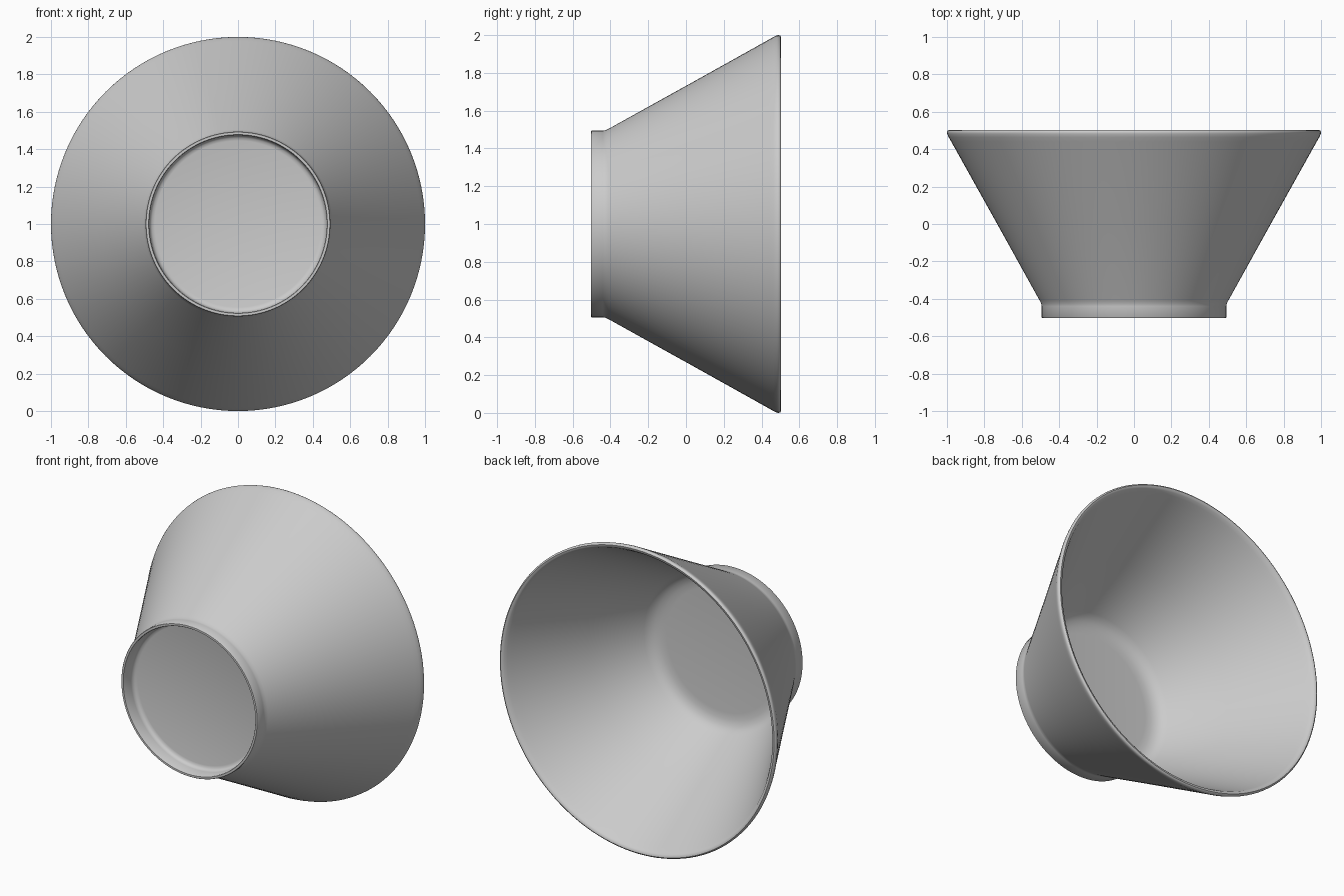
import bpy, bmesh, math

if "Cube" in bpy.data.objects:
    bpy.data.objects.remove(bpy.data.objects["Cube"])

# Bowl cross-section as (radius, y), from the underside centre round to the inside centre
profile = [
    (0, -0.402), (0.445, -0.402), (0.46, -0.406), (0.47, -0.415), (0.474, -0.43),
    (0.475, -0.499), (0.478, -0.503), (0.491, -0.503), (0.494, -0.499),  # foot ring
    (0.494, -0.44), (0.496, -0.426), (0.504, -0.41),                     # foot to wall
    (0.737, 0.01), (0.977, 0.44), (0.991, 0.464), (0.999, 0.482),        # outer wall
    (1.0, 0.491), (0.997, 0.499), (0.99, 0.503), (0.98, 0.501),          # rounded rim
    (0.971, 0.494), (0.96, 0.476), (0.945, 0.45),
    (0.703, 0.01), (0.522, -0.312), (0.502, -0.338),                     # inner wall
    (0.475, -0.357), (0.44, -0.368), (0.40, -0.372),
    (0, -0.372),                                                         # inside floor
]

bm = bmesh.new()
verts = [bm.verts.new((r, y, 0)) for r, y in profile]
edges = [bm.edges.new(pair) for pair in zip(verts, verts[1:])]
bmesh.ops.spin(bm, geom=verts + edges, cent=(0, 0, 0), axis=(0, 1, 0),
               angle=math.tau, steps=128)
bmesh.ops.remove_doubles(bm, verts=bm.verts, dist=0.0005)
bmesh.ops.recalc_face_normals(bm, faces=bm.faces)
bmesh.ops.translate(bm, verts=bm.verts, vec=(0, 0, 1))

mesh = bpy.data.meshes.new("bowl")
bm.to_mesh(mesh)
bm.free()
bowl = bpy.data.objects.new("bowl", mesh)
bpy.context.collection.objects.link(bowl)

# Smooth the round surfaces, keep the foot ring edges crisp
bpy.context.view_layer.objects.active = bowl
bowl.select_set(True)
bpy.ops.object.shade_smooth_by_angle(angle=math.radians(40))
